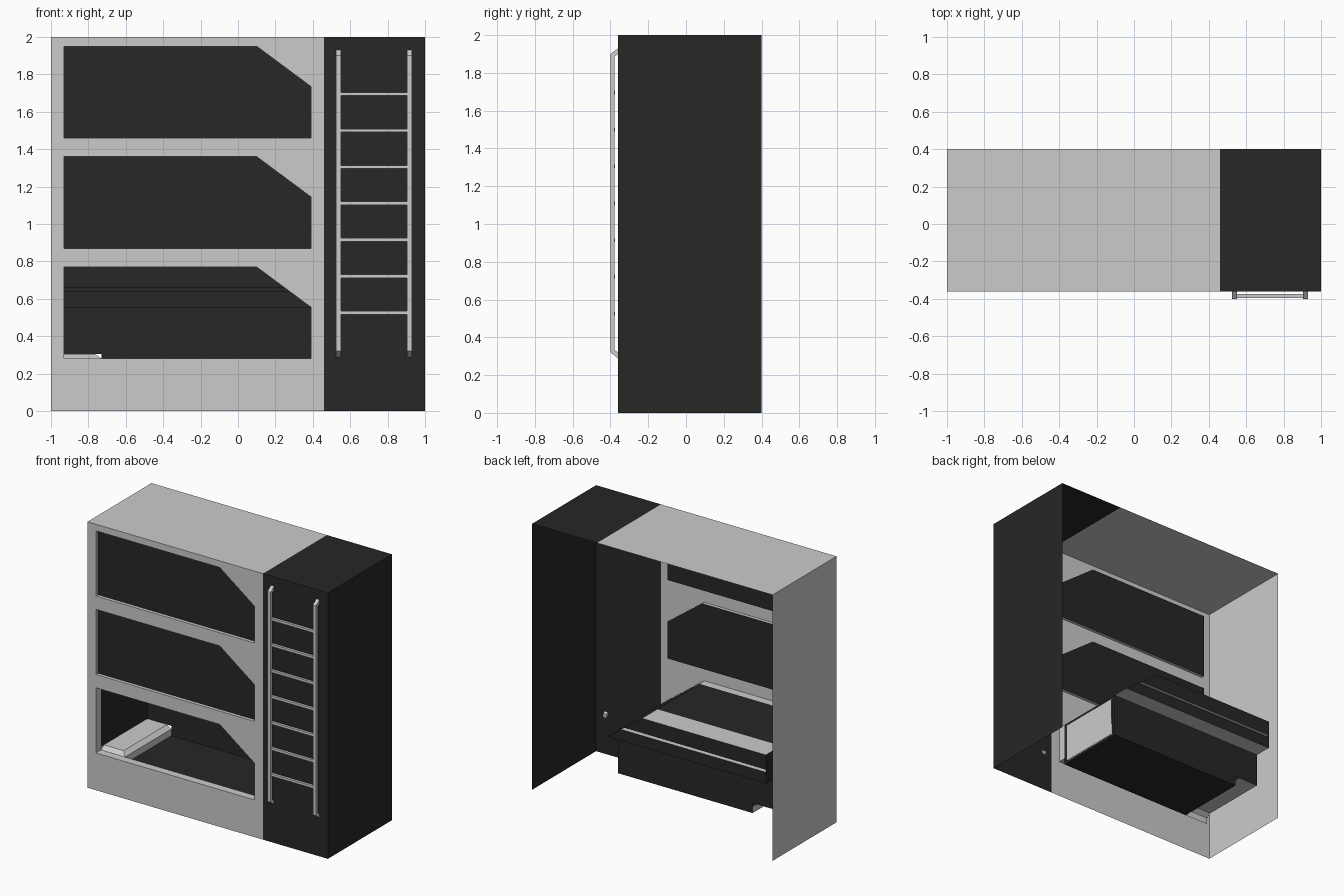
import bpy, bmesh

if "Cube" in bpy.data.objects:
    bpy.data.objects.remove(bpy.data.objects["Cube"])

dark = bpy.data.materials.new("dark_panel")
dark.diffuse_color = (0.02, 0.02, 0.019, 1)
dark.use_nodes = True
dark.node_tree.nodes["Principled BSDF"].inputs["Base Color"].default_value = dark.diffuse_color


def sheet(name, polys, mat=None):
    """Object from a list of flat polygons, shared corners merged."""
    bm = bmesh.new()
    for p in polys:
        bm.faces.new([bm.verts.new(v) for v in p])
    bmesh.ops.remove_doubles(bm, verts=bm.verts, dist=1e-4)
    me = bpy.data.meshes.new(name)
    bm.to_mesh(me)
    bm.free()
    ob = bpy.data.objects.new(name, me)
    bpy.context.collection.objects.link(ob)
    if mat:
        me.materials.append(mat)
    return ob


def solid(name, prof, x0, x1):
    """Closed prism: (y, z) profile extruded along x."""
    a = [(x0, y, z) for y, z in prof]
    b = [(x1, y, z) for y, z in prof]
    n = len(prof)
    return sheet(name, [a, b[::-1]] + [[a[i], b[i], b[(i + 1) % n], a[(i + 1) % n]][::-1] for i in range(n)])


def front(x0, x1, z0, z1, y):
    return [(x0, y, z0), (x1, y, z0), (x1, y, z1), (x0, y, z1)]


def level(x0, x1, y0, y1, z):
    return [(x0, y0, z), (x1, y0, z), (x1, y1, z), (x0, y1, z)]


def side(x, y0, y1, z0, z1):
    return [(x, y0, z0), (x, y1, z0), (x, y1, z1), (x, y0, z1)]


F, B, SPLIT = -0.36, 0.40, 0.46           # front plane, back edge, colour split
L, R, CX = -0.93, 0.39, 0.10              # window left, right, chamfer start
H, CH = 0.49, 0.275                       # window height, chamfer height
SILLS = [0.28, 0.87, 1.46]


def window(z0, y):
    return [(L, y, z0), (R, y, z0), (R, y, z0 + CH), (CX, y, z0 + H), (L, y, z0 + H)]


def rim(z0, y0, y1):
    a, b = window(z0, y0), window(z0, y1)
    return [[a[i], b[i], b[(i + 1) % 5], a[(i + 1) % 5]] for i in range(5)]


# Light shell: front frame with three openings, top and left side
polys = [front(-1, L, 0, 2, F), front(R, SPLIT, 0, 2, F)]
edges = [0] + [z for s in SILLS for z in (s, s + H)] + [2]
polys += [front(L, R, edges[i], edges[i + 1], F) for i in range(0, 8, 2)]
polys += [[(R, F, s + CH), (R, F, s + H), (CX, F, s + H)][::-1] for s in SILLS]
polys += [level(-1, SPLIT, F, B, 2), side(-1, F, B, 0, 2)[::-1]]
sheet("light_shell", polys)

# Dark shell section carrying the ladder
sheet("dark_shell", [front(SPLIT, 1, 0, 2, F), level(SPLIT, 1, F, B, 2), side(1, F, B, 0, 2)], dark)

# Window rims and closed curtains of the upper bunks
for i, s in enumerate(SILLS):
    depth = -0.30 if i == 0 else -0.335
    sheet(f"window_rim_{i}", rim(s, F, depth))
    if i:
        sheet(f"curtain_{i}", [window(s, depth)], dark)

# Open lower bunk
Y0, YW, YB = -0.30, 0.25, 0.38            # inner front, wall, shelf back
GY, FZ, SZ, TZ = 0.34, 0.23, 0.555, 0.77  # groove depth, floor, shelf, ceiling
PX, PZ = -0.73, 0.305                     # pillow right edge and top


def right_edge(z):
    return R - max(0, z - SZ) / (TZ - SZ) * (R - CX)


def band(y0, z0, y1, z1):
    return [(L, y0, z0), (right_edge(z0), y0, z0), (right_edge(z1), y1, z1), (L, y1, z1)]


sheet("bunk_lining", [
    level(PX, R, Y0, YW, FZ),
    front(PX, R, FZ, SZ, YW), front(L, PX, PZ, SZ, YW),
    front(PX, R, FZ, 0.28, Y0),
    band(YB, SZ, YB, 0.64), band(GY, 0.64, GY, 0.66), band(YB, 0.66, YB, TZ),
    level(L, CX, Y0, 0.20, TZ),
    [(CX, Y0, TZ), (R, Y0, SZ), (R, YB, SZ), (CX, YB, TZ)],
    [(L, y, z) for y, z in ((Y0, PZ), (YW, PZ), (YW, SZ), (YB, SZ), (YB, TZ), (Y0, TZ))],
    side(R, Y0, Y0 + 0.03, FZ, SZ), side(R, YW - 0.03, YW, FZ, SZ),
    side(R, Y0, YW, FZ, FZ + 0.02), side(R, Y0, YW, SZ - 0.02, SZ)], dark)
sheet("bunk_light_trim", [
    level(L, CX, 0.20, YB, TZ), band(YB, 0.66, GY, 0.66), band(YB, 0.64, GY, 0.64),
    level(L, R, YW, YB, SZ)])
sheet("bunk_end_panel", [side(R + 0.003, Y0 + 0.03, YW - 0.03, FZ + 0.02, SZ - 0.02)])

# Pillow with sloped front and side edges, hollow underneath
e, pm = 0.035, 0.28
sheet("pillow", [
    level(L, PX - e, Y0 + e, YW, PZ),
    [(PX, Y0, pm), (PX, YW, pm), (PX - e, YW, PZ), (PX - e, Y0 + e, PZ)],
    [(L, Y0, pm), (PX, Y0, pm), (PX - e, Y0 + e, PZ), (L, Y0 + e, PZ)],
    side(PX, Y0, YW, FZ, pm), front(L, PX, FZ, pm, Y0)])

# Ladder rails bent into the wall at both ends
t = 0.022
rail = [(-0.345, 0.278), (-0.40, 0.32), (-0.40, 1.90), (-0.36, 1.93),
        (-0.36, 1.90), (-0.40 + t, 1.887), (-0.40 + t, 0.333), (-0.345, 0.308)]
for name, x in (("left", 0.525), ("right", 0.903)):
    solid(f"ladder_rail_{name}", rail, x, x + 0.027)

# Ladder rungs
for i in range(7):
    z = 0.525 + 0.195 * i
    solid(f"ladder_rung_{i}", [(-0.395, z - 0.009), (-0.375, z - 0.009),
                               (-0.375, z + 0.009), (-0.395, z + 0.009)], 0.545, 0.91)
